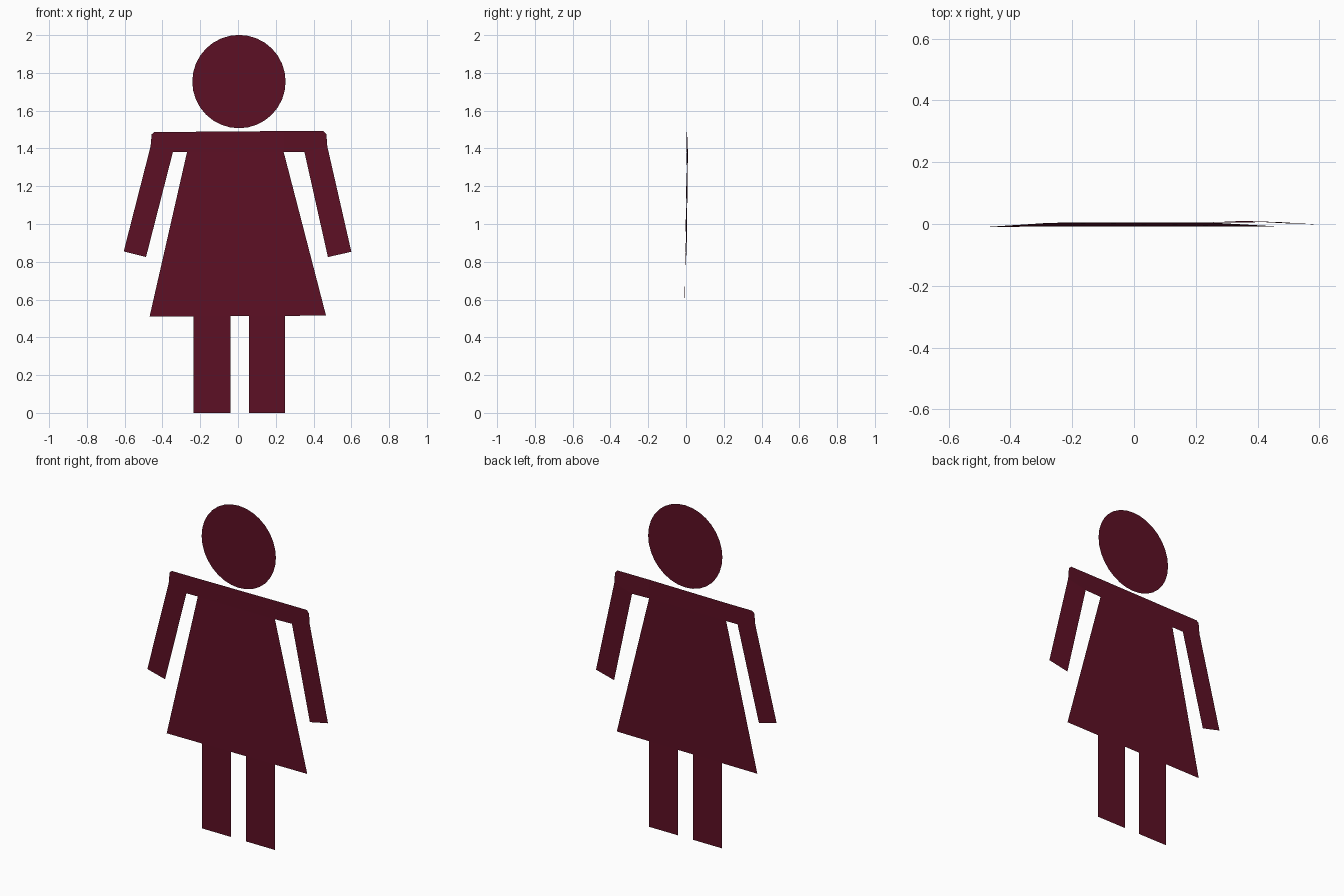
import bpy, bmesh, math

# One flat colour for the whole sign
maroon = bpy.data.materials.new("dark maroon")
maroon.diffuse_color = (0.108, 0.005, 0.018, 1)


def sheet(name, *outlines):
    """Flat sheet facing -y from outlines of (x, y, z) points."""
    bm = bmesh.new()
    for pts in outlines:
        bm.faces.new([bm.verts.new(p) for p in pts])
    bmesh.ops.remove_doubles(bm, verts=bm.verts, dist=1e-5)
    bm.normal_update()
    for f in bm.faces:
        if f.normal.y > 0:
            f.normal_flip()
    me = bpy.data.meshes.new(name)
    bm.to_mesh(me)
    bm.free()
    me.materials.append(maroon)
    ob = bpy.data.objects.new(name, me)
    bpy.context.collection.objects.link(ob)
    return ob


# Head: flat disc just above the shoulders
N = 32
sheet("head", [(0.005 + 0.247 * math.cos(2 * math.pi * i / N), 0.0,
                1.754 + 0.247 * math.sin(2 * math.pi * i / N)) for i in range(N)])

# Dress: flared, leaning slightly forward at the hem
sheet("dress", [(-0.27, 0.004, 1.38), (-0.468, -0.009, 0.51),
                (0.466, -0.008, 0.515), (0.242, 0.005, 1.38)])

# Shoulder yoke, with clipped corners
sheet("shoulders", [(-0.27, 0.004, 1.38), (0.242, 0.005, 1.38),
                    (0.242, 0.005, 1.492), (-0.27, 0.004, 1.488)],
      [(-0.345, 0.003, 1.38), (-0.27, 0.004, 1.38), (-0.27, 0.004, 1.488),
       (-0.442, 0.003, 1.488), (-0.457, 0.003, 1.475), (-0.463, 0.003, 1.41)],
      [(0.242, 0.005, 1.38), (0.352, 0.01, 1.38), (0.473, 0.006, 1.41),
       (0.468, 0.006, 1.475), (0.453, 0.006, 1.492), (0.242, 0.005, 1.492)])

# Arms, slanting outwards
sheet("left_arm", [(-0.345, 0.003, 1.38), (-0.463, 0.003, 1.41),
                   (-0.605, 0.003, 0.855), (-0.487, 0.003, 0.825)])
sheet("right_arm", [(0.352, 0.01, 1.38), (0.473, 0.006, 1.41),
                    (0.60, -0.002, 0.853), (0.476, 0.003, 0.825)])

# Legs: straight strips below the hem
for name, x0, x1 in (("left_leg", -0.235, -0.04), ("right_leg", 0.057, 0.25)):
    sheet(name, [(x0, -0.007, 0.0), (x1, -0.007, 0.0),
                 (x1, -0.007, 0.515), (x0, -0.007, 0.515)])
